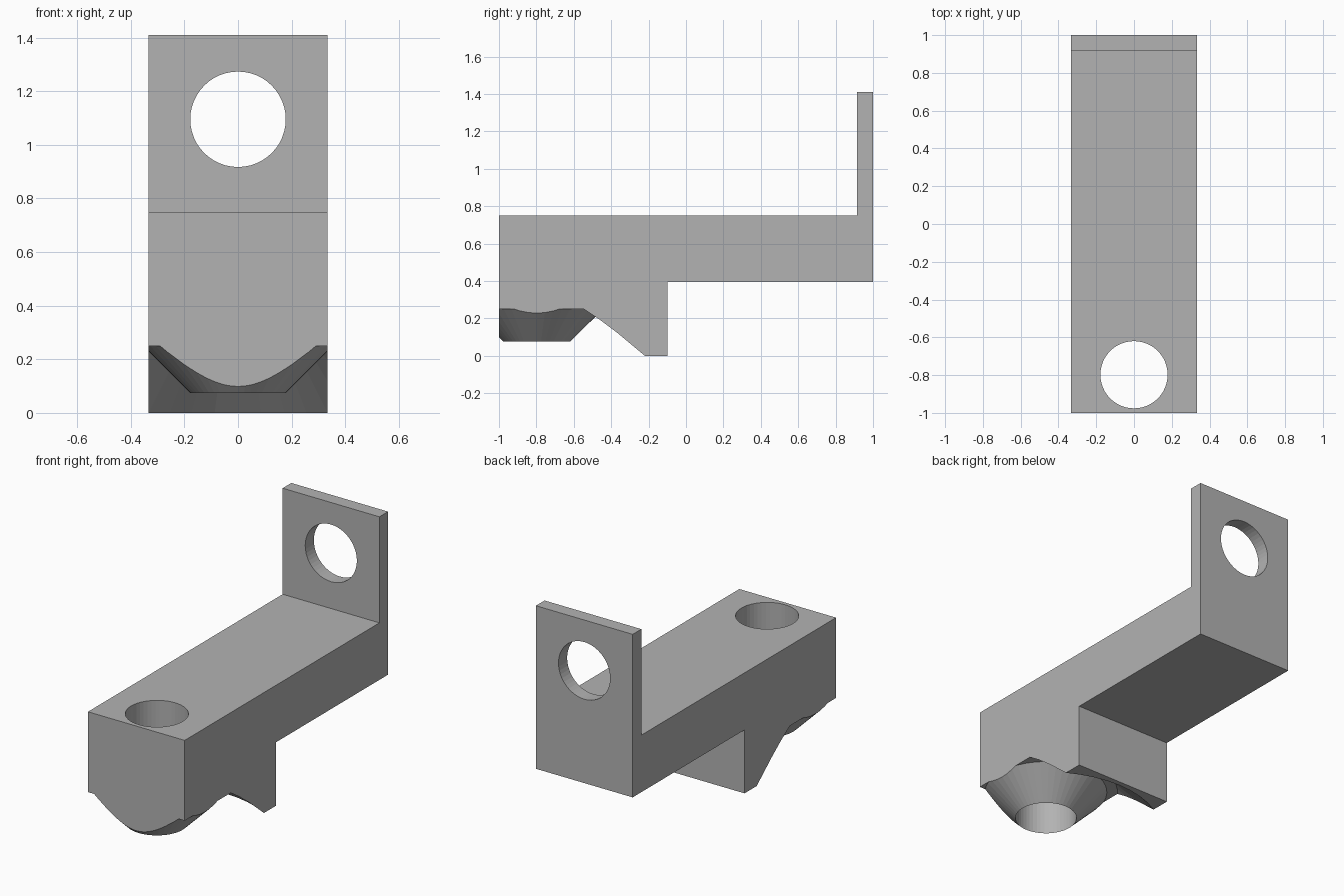
import bpy, bmesh, math
from mathutils import Matrix

cube = bpy.data.objects.get("Cube")
if cube:
    bpy.data.objects.remove(cube, do_unlink=True)

HALF_WIDTH = 0.333
BORE = 0.178
SIDES = 48

grey = bpy.data.materials.new("plain grey")
grey.use_nodes = True
grey.diffuse_color = (0.45, 0.45, 0.45, 1)
grey.node_tree.nodes["Principled BSDF"].inputs["Base Color"].default_value = (0.45, 0.45, 0.45, 1)


def make_object(name, bm):
    bmesh.ops.recalc_face_normals(bm, faces=bm.faces)
    mesh = bpy.data.meshes.new(name)
    bm.to_mesh(mesh)
    bm.free()
    mesh.materials.append(grey)
    obj = bpy.data.objects.new(name, mesh)
    bpy.context.collection.objects.link(obj)
    return obj


def extrude_profile(name, points):
    """Side profile (y, z) extruded across the width."""
    bm = bmesh.new()
    face = bm.faces.new([bm.verts.new((-HALF_WIDTH, y, z)) for y, z in points])
    moved = bmesh.ops.extrude_face_region(bm, geom=[face])["geom"]
    bmesh.ops.translate(bm, vec=(2 * HALF_WIDTH, 0, 0),
                        verts=[v for v in moved if isinstance(v, bmesh.types.BMVert)])
    return make_object(name, bm)


def lathe(name, points, matrix):
    """Closed solid revolved from (radius, height) points that end on the axis."""
    bm = bmesh.new()
    rings = []
    for r, z in points:
        count = SIDES if r else 1
        angles = [2 * math.pi * i / SIDES for i in range(count)]
        rings.append([bm.verts.new((r * math.cos(a), r * math.sin(a), z)) for a in angles])
    for low, high in zip(rings, rings[1:]):
        for i in range(SIDES):
            j = (i + 1) % SIDES
            corners = [low[i % len(low)], low[j % len(low)], high[j % len(high)], high[i % len(high)]]
            bm.faces.new(list(dict.fromkeys(corners)))
    bm.transform(matrix)
    return make_object(name, bm)


def cut(target, cutter):
    cutter.hide_render = True
    cutter.hide_set(True)
    mod = target.modifiers.new(cutter.name, "BOOLEAN")
    mod.operation = "DIFFERENCE"
    mod.solver = "EXACT"
    mod.object = cutter


# Arm with an upright plate at the back and a foot underneath
bracket = extrude_profile("bracket", [
    (-1, 0), (-0.1, 0), (-0.1, 0.395), (1, 0.395),
    (1, 1.41), (0.915, 1.41), (0.915, 0.75), (-1, 0.75)])

# Conical nozzle, the flared recess around it and the vertical bore
nozzle_cutter = lathe("nozzle_cutter", [
    (0, -0.05), (0.717, -0.05), (0.417, 0.25), (0.355, 0.25),
    (BORE, 0.075), (BORE, 0.85), (0, 0.85)],
    Matrix.Translation((0, -0.798, 0)))
cut(bracket, nozzle_cutter)

# Round hole through the upright plate
plate_cutter = lathe("plate_hole_cutter", [(0, -0.1), (BORE, -0.1), (BORE, 0.1), (0, 0.1)],
                     Matrix.Translation((0, 0.957, 1.095)) @ Matrix.Rotation(math.pi / 2, 4, "X"))
cut(bracket, plate_cutter)
